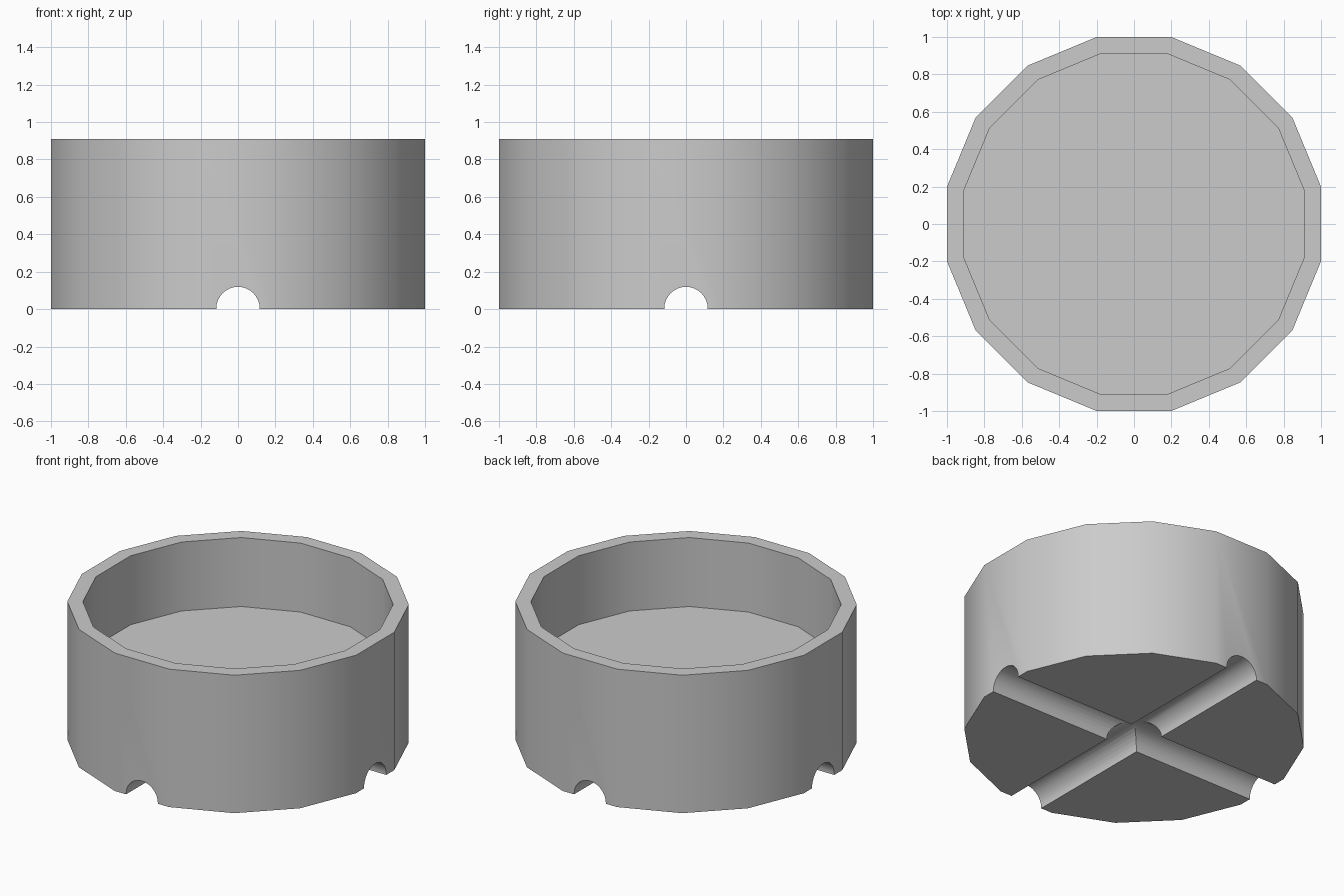
import bpy
import bmesh
from math import cos, pi, radians
from mathutils import Matrix

old = bpy.data.objects.get("Cube")
if old:
    bpy.data.objects.remove(old, do_unlink=True)

SIDES = 16
HEIGHT = 0.909
FLOOR = 0.4545
INNER = 0.909
CHANNEL = 0.116

# Single grey material
grey = bpy.data.materials.new("light_grey")
grey.use_nodes = True
colour = (0.6, 0.6, 0.6, 1)
grey.diffuse_color = colour
grey.node_tree.nodes["Principled BSDF"].inputs["Base Color"].default_value = colour


def make_object(name, bm):
    mesh = bpy.data.meshes.new(name)
    bmesh.ops.recalc_face_normals(bm, faces=bm.faces)
    bm.to_mesh(mesh)
    bm.free()
    mesh.materials.append(grey)
    obj = bpy.data.objects.new(name, mesh)
    bpy.context.collection.objects.link(obj)
    return obj


def ring(bm, apothem, z):
    """Polygon ring with flat sides facing the axes."""
    turn = Matrix.Rotation(pi / SIDES, 4, "Z")
    made = bmesh.ops.create_circle(
        bm, segments=SIDES, radius=apothem / cos(pi / SIDES),
        matrix=Matrix.Translation((0, 0, z)) @ turn)
    return made["verts"]


# Open bowl: outer wall, rim, inner wall and thick floor
bm = bmesh.new()
rings = [ring(bm, r, z) for r, z in
         ((1, 0), (1, HEIGHT), (INNER, HEIGHT), (INNER, FLOOR))]
for low, high in zip(rings, rings[1:]):
    for i in range(SIDES):
        j = (i + 1) % SIDES
        bm.faces.new((low[i], low[j], high[j], high[i]))
bm.faces.new(rings[0])
bm.faces.new(rings[-1])
bowl = make_object("bowl", bm)

# Two crossing round channels cut into the underside
bpy.context.view_layer.objects.active = bowl
bowl.select_set(True)
for name, axis in (("channel_cutter_x", "Y"), ("channel_cutter_y", "X")):
    bm = bmesh.new()
    bmesh.ops.create_cone(
        bm, cap_ends=True, segments=32, radius1=CHANNEL, radius2=CHANNEL, depth=2.4,
        matrix=Matrix.Translation((0, 0, 0.003)) @ Matrix.Rotation(pi / 2, 4, axis))
    cutter = make_object(name, bm)
    cutter.hide_render = True
    cut = bowl.modifiers.new(name, "BOOLEAN")
    cut.operation = "DIFFERENCE"
    cut.solver = "EXACT"
    cut.object = cutter
    bpy.ops.object.modifier_apply(modifier=cut.name)
    bpy.data.objects.remove(cutter, do_unlink=True)

bpy.ops.object.shade_smooth_by_angle(angle=radians(30))
